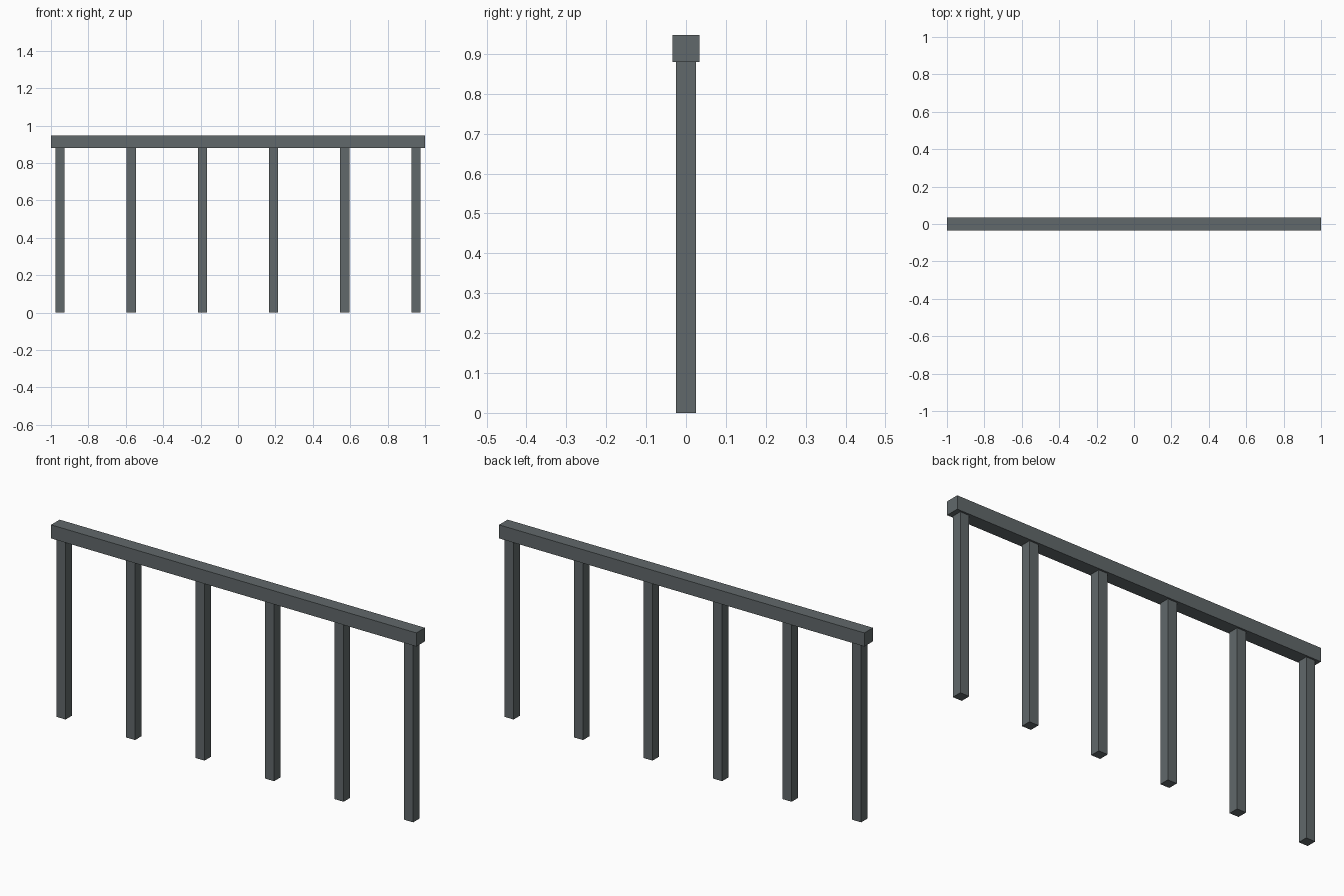
import bpy

if "Cube" in bpy.data.objects:
    bpy.data.objects.remove(bpy.data.objects["Cube"])

RAIL_SIZE = 0.067
RAIL_BOTTOM = 0.88
POST_SIZE = 0.049
POST_COUNT = 6
POST_SPACING = 0.3805

# Dark slate grey paint
paint = bpy.data.materials.new("dark_grey_paint")
paint.diffuse_color = (0.12, 0.14, 0.145, 1)
paint.use_nodes = True
paint.node_tree.nodes["Principled BSDF"].inputs["Base Color"].default_value = paint.diffuse_color


def box(name, size, center):
    bpy.ops.mesh.primitive_cube_add(size=1, location=center)
    obj = bpy.context.object
    obj.name = name
    obj.scale = size
    bpy.ops.object.transform_apply(location=False, rotation=False, scale=True)
    obj.data.materials.append(paint)
    return obj


# Top rail
box("top_rail", (2, RAIL_SIZE, RAIL_SIZE), (0, 0, RAIL_BOTTOM + RAIL_SIZE / 2))

# Evenly spaced square posts, meeting the underside of the rail
for i in range(POST_COUNT):
    x = (i - (POST_COUNT - 1) / 2) * POST_SPACING
    box(f"post_{i + 1}", (POST_SIZE, POST_SIZE, RAIL_BOTTOM), (x, 0, RAIL_BOTTOM / 2))
